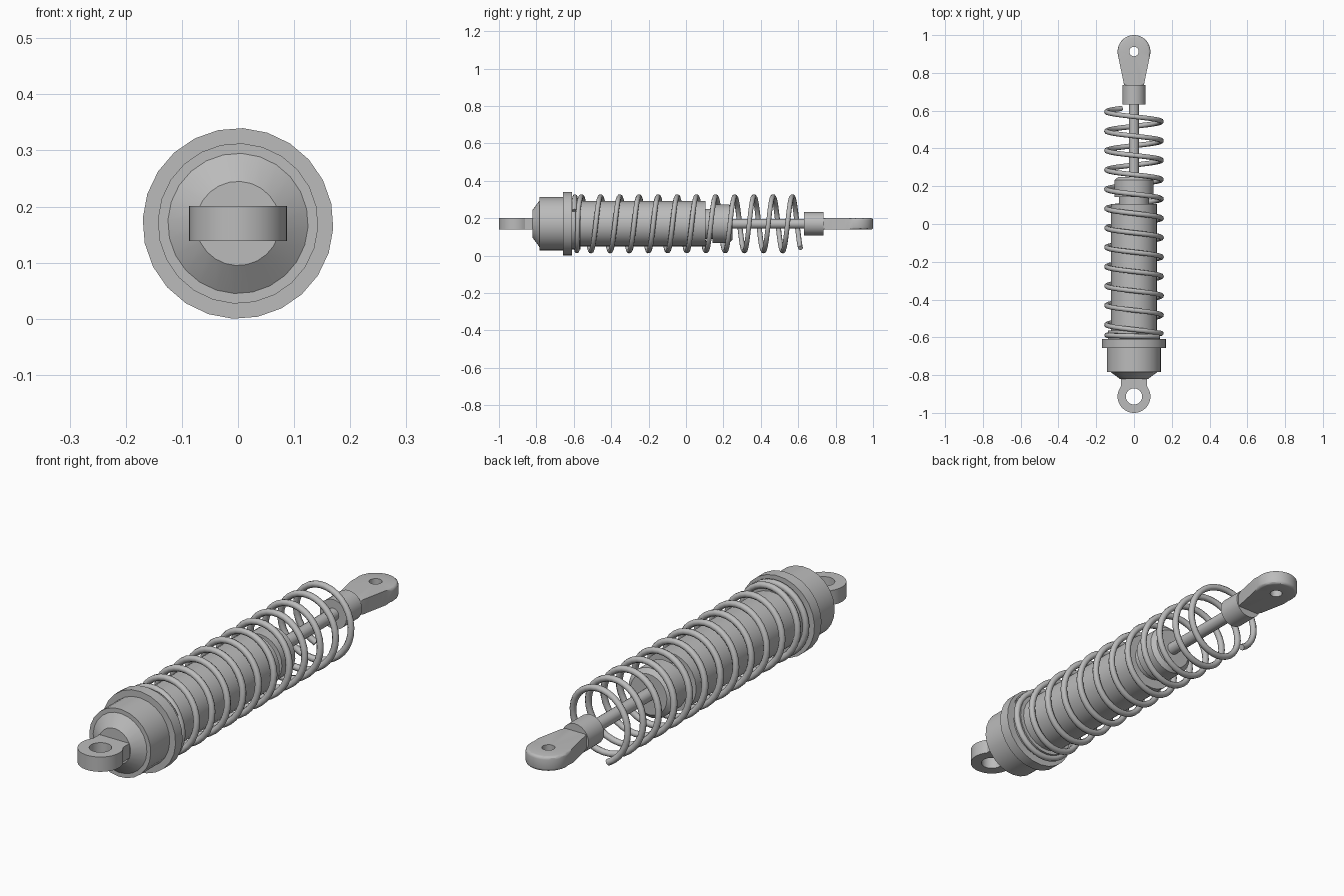
import bpy, bmesh
from math import sin, cos, pi, radians, acos

AXIS_Z = 0.17   # height of the damper's long axis

cube = bpy.data.objects.get("Cube")
if cube:
    bpy.data.objects.remove(cube, do_unlink=True)

grey = bpy.data.materials.new("grey_metal")
grey.use_nodes = True
colour = (0.5, 0.5, 0.5, 1)
grey.diffuse_color = colour
grey.node_tree.nodes["Principled BSDF"].inputs["Base Color"].default_value = colour


def finish(obj, angle=30):
    """Give the part its material and smooth its rounded faces."""
    obj.data.materials.append(grey)
    bpy.ops.object.select_all(action='DESELECT')
    obj.select_set(True)
    bpy.context.view_layer.objects.active = obj
    if obj.type == 'CURVE':
        bpy.ops.object.convert(target='MESH')
        obj = bpy.context.object
    bpy.ops.object.shade_smooth_by_angle(angle=radians(angle))
    return obj


def add_mesh(name, bm):
    bmesh.ops.recalc_face_normals(bm, faces=bm.faces)
    mesh = bpy.data.meshes.new(name)
    bm.to_mesh(mesh)
    bm.free()
    obj = bpy.data.objects.new(name, mesh)
    bpy.context.collection.objects.link(obj)
    return obj


def lathe(name, profile, sides=24):
    """Closed solid turned about the long axis from (y, radius) points."""
    bm = bmesh.new()
    rings = []
    for y, r in profile:
        angles = [2 * pi * i / sides - radians(3) for i in range(sides)]
        rings.append([bm.verts.new((r * cos(a), y, AXIS_Z + r * sin(a))) for a in angles])
    for a, b in zip(rings, rings[1:]):
        for i in range(sides):
            j = (i + 1) % sides
            bm.faces.new((a[i], a[j], b[j], b[i]))
    bm.faces.new(rings[0])
    bm.faces.new(rings[-1])
    return finish(add_mesh(name, bm))


def eyelet(name, centre_y, side, hole, start, tail_width, tail_length, bevel=0):
    """Flat lug: round head, straight tail and a through hole."""
    radius, half = 0.087, 0.031
    arc = [start + (pi - 2 * start) * i / 28 for i in range(29)]
    outline = [(radius * cos(a), radius * sin(a)) for a in arc]
    corners = [outline[-1], (-tail_width, -tail_length),
               (tail_width, -tail_length), outline[0]]
    for (x0, y0), (x1, y1) in zip(corners, corners[1:]):
        for i in range(1, 7):
            outline.append((x0 + (x1 - x0) * i / 6, y0 + (y1 - y0) * i / 6))
    outline.pop()
    bm = bmesh.new()

    def ring(points, dz):
        return [bm.verts.new((x, centre_y + side * y, AXIS_Z + dz)) for x, y in points]

    inner = []
    for x, y in outline:
        k = hole / (x * x + y * y) ** 0.5
        inner.append((x * k, y * k))
    loops = [ring(outline, -half), ring(outline, half), ring(inner, half), ring(inner, -half)]
    n = len(outline)
    for a, b in zip(loops, loops[1:] + loops[:1]):
        for i in range(n):
            j = (i + 1) % n
            bm.faces.new((a[i], a[j], b[j], b[i]))
    if bevel:
        # Round the outer rims only
        rims = set(loops[0] + loops[1])
        edges = [e for e in bm.edges if all(v in rims for v in e.verts)
                 and abs(e.verts[0].co.z - e.verts[1].co.z) < 0.001]
        bmesh.ops.bevel(bm, geom=edges, offset=bevel, segments=3, profile=0.5,
                        affect='EDGES')
    return finish(add_mesh(name, bm))


# Front cap, collar and spring seat
lathe("end_cap", [(-0.82, 0.075), (-0.783, 0.125), (-0.783, 0.143), (-0.64, 0.143)])
lathe("collar", [(-0.657, 0.17), (-0.61, 0.17)])
lathe("spring_seat", [(-0.62, 0.137), (-0.565, 0.137)])

# Main tube with its neck and seal cap
lathe("damper_tube", [(-0.6, 0.121), (0.105, 0.121)])
lathe("tube_neck", [(0.1, 0.08), (0.15, 0.08)])
lathe("seal_cap", [(0.143, 0.104), (0.232, 0.104), (0.248, 0.085)])

# Piston rod and its socket
lathe("piston_rod", [(0.24, 0.026), (0.66, 0.026)], 16)
lathe("rod_socket", [(0.632, 0.062), (0.735, 0.062)])

# Mounting lugs
eyelet("front_eyelet", -0.913, -1, 0.043, -acos(0.07 / 0.087), 0.07, 0.11)
eyelet("rod_eyelet", 0.913, 1, 0.025, radians(-12), 0.05, 0.19, bevel=0.012)

# Coil spring: even pitch, closing to a flat last turn at the seat
pitch, turns, steps, coil_radius = 0.1025, 11.6, 32, 0.145
path = []
for i in range(int((turns + 1) * steps) + 1):
    t = i / steps
    a = radians(243) - 2 * pi * t
    y = 0.612 - pitch * min(t, turns) - 0.02 * max(t - turns, 0)
    path.append((coil_radius * cos(a), y, AXIS_Z + coil_radius * sin(a), 1))
curve = bpy.data.curves.new("coil_spring", 'CURVE')
curve.dimensions = '3D'
curve.bevel_depth = 0.0135
curve.bevel_resolution = 2
curve.use_fill_caps = True
spline = curve.splines.new('POLY')
spline.points.add(len(path) - 1)
for point, co in zip(spline.points, path):
    point.co = co
spring = bpy.data.objects.new("coil_spring", curve)
bpy.context.collection.objects.link(spring)
finish(spring, 60)
